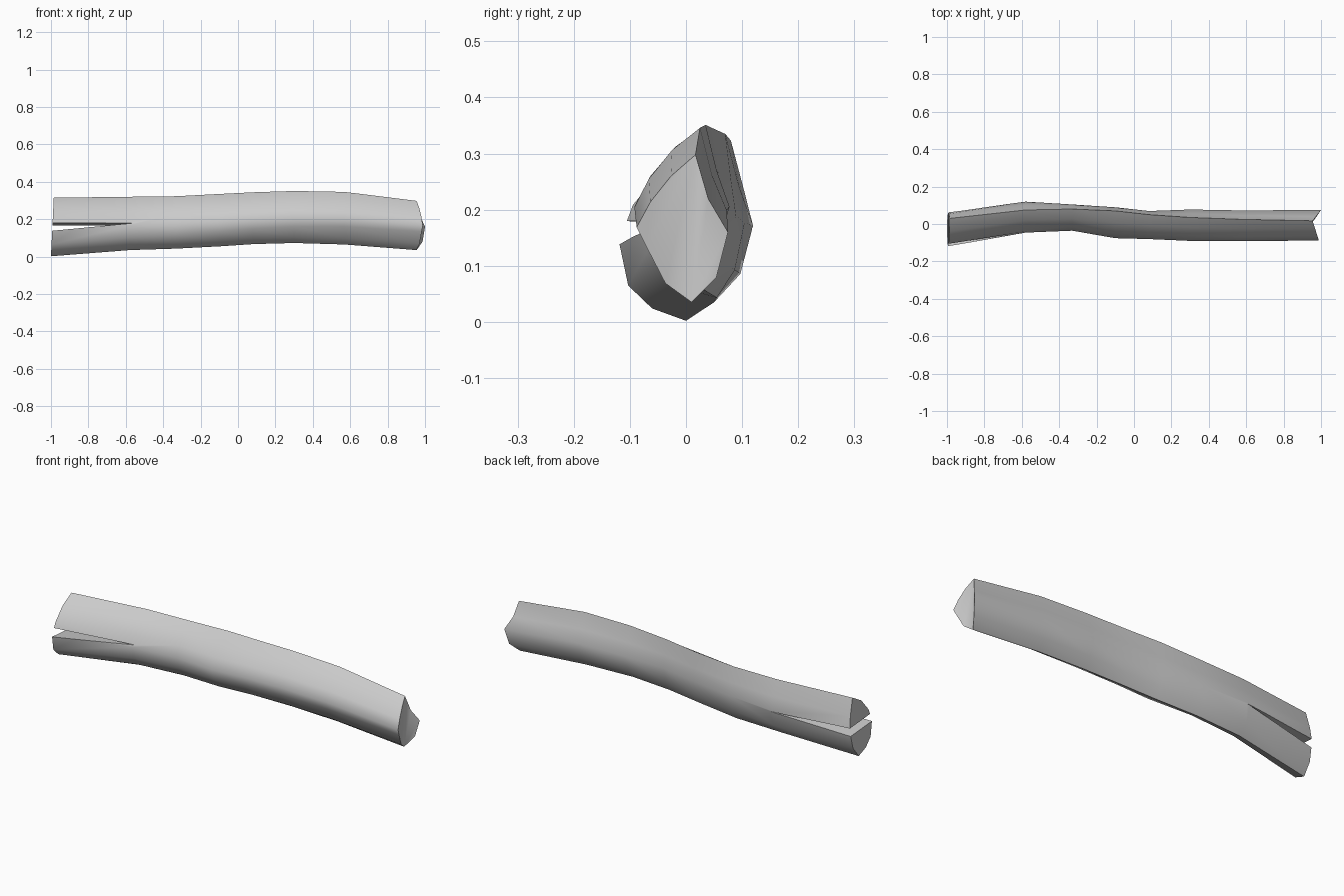
import bpy
import bmesh
import math
from mathutils import Vector

if "Cube" in bpy.data.objects:
    bpy.data.objects.remove(bpy.data.objects["Cube"], do_unlink=True)

grey = bpy.data.materials.new("plain_grey")
grey.use_nodes = True
colour = (0.6, 0.6, 0.6, 1)
grey.diffuse_color = colour
grey.node_tree.nodes["Principled BSDF"].inputs["Base Color"].default_value = colour

# Along the beam: x, ridge y, ridge z, keel y, keel z, front y, back y
STATIONS = [
    (-0.99, 0.03, 0.315, 0.0, 0.002, -0.118, 0.065),
    (-0.58, 0.075, 0.32, 0.05, 0.035, -0.045, 0.12),
    (-0.33, 0.08, 0.323, 0.055, 0.043, -0.035, 0.105),
    (-0.1, 0.07, 0.335, 0.035, 0.055, -0.075, 0.09),
    (0.08, 0.05, 0.344, 0.02, 0.067, -0.08, 0.07),
    (0.3, 0.035, 0.351, 0.01, 0.073, -0.09, 0.078),
    (0.57, 0.025, 0.346, 0.01, 0.065, -0.092, 0.073),
    (0.955, 0.017, 0.298, 0.01, 0.035, -0.088, 0.075),
]
# Cross-sections at both ends: share of height, share of half width
LEFT = [(1, 0), (0.87, -0.5), (0.66, -0.86), (0.45, -1), (0.2, -0.82),
        (0.07, -0.47), (0, 0), (0.18, 0.75), (0.48, 1), (0.72, 0.65)]
RIGHT = [(1, 0), (0.855, -0.42), (0.68, -0.77), (0.51, -1), (0.38, -0.82),
         (0.13, -0.47), (0, 0), (0.17, 0.7), (0.475, 1), (0.7, 0.4)]
KEEL = 6


def section(station):
    x, ridge_y, ridge_z, keel_y, keel_z, front, back = station
    t = (x + 1) / 2
    middle = (ridge_y + keel_y) / 2
    points = []
    for a, b in zip(LEFT, RIGHT):
        v, u = Vector(a).lerp(Vector(b), t)
        reach = back - middle if u > 0 else middle - front
        y = keel_y + (ridge_y - keel_y) * v + u * reach
        points.append(Vector((x, y, keel_z + (ridge_z - keel_z) * v)))
    return points


def finish(name, bm):
    bmesh.ops.recalc_face_normals(bm, faces=bm.faces)
    mesh = bpy.data.meshes.new(name)
    bm.to_mesh(mesh)
    bm.free()
    obj = bpy.data.objects.new(name, mesh)
    bpy.context.collection.objects.link(obj)
    mesh.materials.append(grey)
    return obj


# Bent beam with a slanted left end and a notched right end
bm = bmesh.new()
rings = [[bm.verts.new(p) for p in section(s)] for s in STATIONS]
n = len(LEFT)
for a, b in zip(rings, rings[1:]):
    for i in range(n):
        j = (i + 1) % n
        bm.faces.new((a[i], b[i], b[j], a[j]))
for i, vert in enumerate(rings[0]):
    vert.co.x = -1 + 0.015 * LEFT[i][0]
for i, vert in enumerate(rings[-1]):
    u = RIGHT[i][1]
    vert.co.x += 0.045 * u if u > 0 else -0.033 * u
bm.faces.new(rings[0])
bm.faces.new(rings[-1][:KEEL + 1])
bm.faces.new(rings[-1][KEEL:] + rings[-1][:1])
beam = finish("split_beam", bm)

# Wedge that opens the split in the left end
bm = bmesh.new()
ends = []
for y, drop in ((-0.3, -0.016), (0.3, 0.028)):
    ends.append([bm.verts.new((-1.1, y, 0.177 - drop)),
                 bm.verts.new((-1.1, y, 0.124 - drop)),
                 bm.verts.new((-0.565, y, 0.182 - drop))])
for tri in ends:
    bm.faces.new(tri)
for i in range(3):
    j = (i + 1) % 3
    bm.faces.new((ends[0][i], ends[0][j], ends[1][j], ends[1][i]))
wedge = finish("split_cutter", bm)
wedge.hide_render = True

bpy.ops.object.select_all(action="DESELECT")
bpy.context.view_layer.objects.active = beam
beam.select_set(True)
cut = beam.modifiers.new("split", "BOOLEAN")
cut.operation = "DIFFERENCE"
cut.solver = "EXACT"
cut.object = wedge
bpy.ops.object.modifier_apply(modifier=cut.name)
bpy.data.objects.remove(wedge, do_unlink=True)
bpy.ops.object.shade_smooth_by_angle(angle=math.radians(58))
